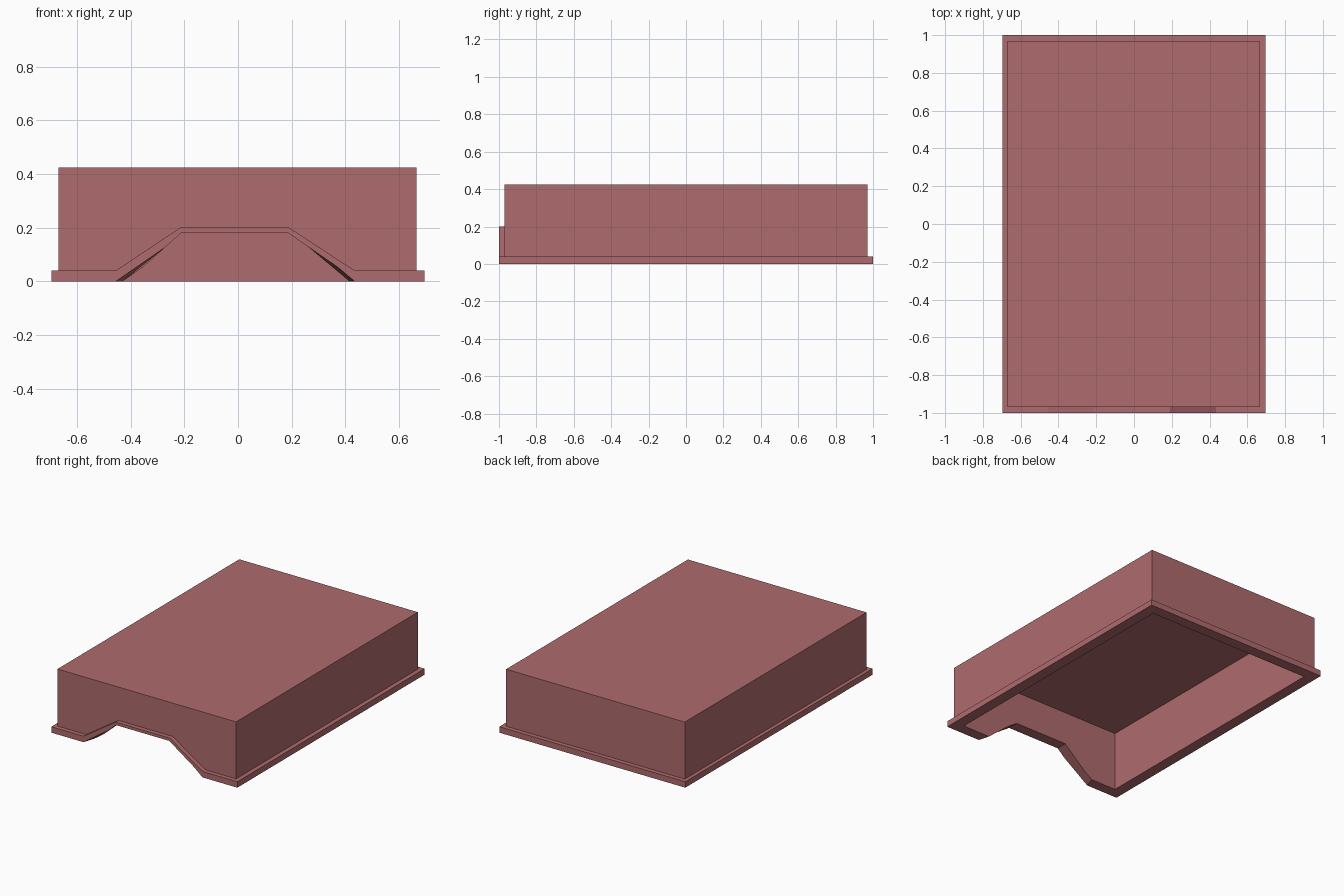
import bpy, bmesh, math

if "Cube" in bpy.data.objects:
    bpy.data.objects.remove(bpy.data.objects["Cube"])

red = bpy.data.materials.new("dusty_red")
red.diffuse_color = (0.43, 0.147, 0.153, 1)
red.use_nodes = True
red.node_tree.nodes["Principled BSDF"].inputs["Base Color"].default_value = red.diffuse_color


def prism(name, front, back, y0, y1):
    """Loft a front (x, z) outline at y0 to a matching outline at y1."""
    bm = bmesh.new()
    a = [bm.verts.new((x, y0, z)) for x, z in front]
    b = [bm.verts.new((x, y1, z)) for x, z in back]
    n = len(a)
    bm.faces.new(a)
    bm.faces.new(b[::-1])
    for i in range(n):
        j = (i + 1) % n
        bm.faces.new((a[i], b[i], b[j], a[j]))
    bmesh.ops.recalc_face_normals(bm, faces=bm.faces)
    mesh = bpy.data.meshes.new(name)
    bm.to_mesh(mesh)
    bm.free()
    obj = bpy.data.objects.new(name, mesh)
    bpy.context.collection.objects.link(obj)
    mesh.materials.append(red)
    return obj


def box(name, x0, x1, y0, y1, z0, z1):
    outline = [(x0, z0), (x1, z0), (x1, z1), (x0, z1)]
    return prism(name, outline, outline, y0, y1)


def combine(target, tool, operation):
    mod = target.modifiers.new(operation, 'BOOLEAN')
    mod.operation = operation
    mod.solver = 'EXACT'
    mod.object = tool
    bpy.context.view_layer.objects.active = target
    bpy.ops.object.modifier_apply(modifier=mod.name)
    bpy.data.objects.remove(tool)


# main block
cover = box("open_bottom_cover", -0.67, 0.665, -0.97, 0.97, 0.02, 0.425)

# flange around the base
combine(cover, box("flange", -0.695, 0.695, -1, 1, 0, 0.04), 'UNION')

# raised flange following the front opening
arch = [(-0.455, 0.04), (-0.455, 0.01), (0.435, 0.01),
        (0.435, 0.04), (0.19, 0.2), (-0.215, 0.2)]
combine(cover, prism("raised_flange", arch, arch, -1, -0.95), 'UNION')

# hollow interior
combine(cover, box("cavity", -0.62, 0.62, -0.925, 0.925, -0.1, 0.405), 'DIFFERENCE')


# front opening, slightly narrower at the inside
def opening(left, right):
    return [(left, 0), (left, -0.1), (right, -0.1),
            (right, 0), (0.187, 0.18), (-0.212, 0.18)]


combine(cover, prism("opening", opening(-0.472, 0.448),
                     opening(-0.413, 0.402), -1.05, -0.875), 'DIFFERENCE')

# merge coplanar faces
bm = bmesh.new()
bm.from_mesh(cover.data)
bmesh.ops.remove_doubles(bm, verts=bm.verts, dist=0.0001)
bmesh.ops.dissolve_limit(bm, angle_limit=math.radians(0.5),
                         verts=bm.verts, edges=bm.edges)
bm.to_mesh(cover.data)
bm.free()
